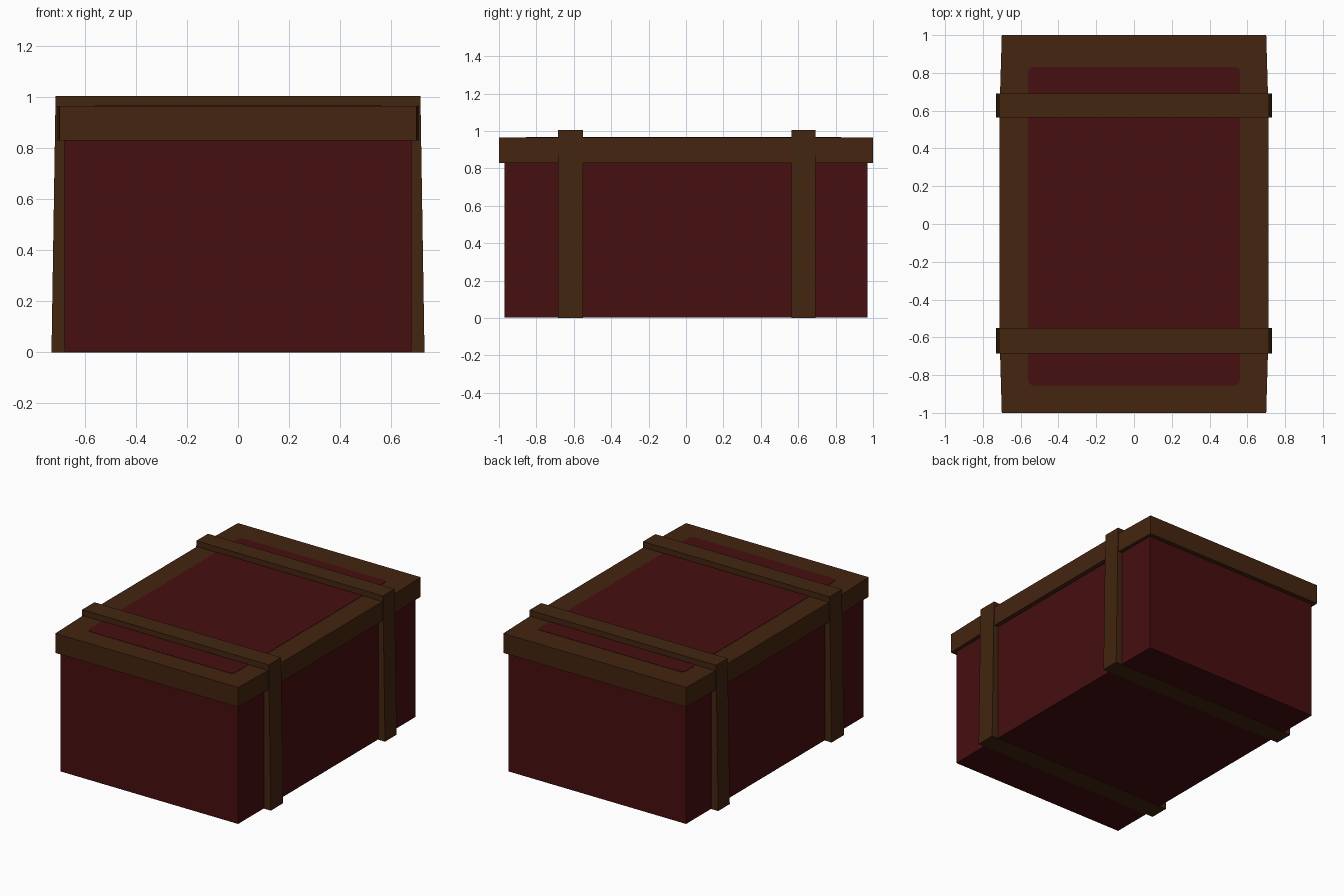
import bpy, bmesh, math

if "Cube" in bpy.data.objects:
    bpy.data.objects.remove(bpy.data.objects["Cube"])


def material(name, rgb):
    m = bpy.data.materials.new(name)
    m.diffuse_color = (*rgb, 1)
    m.use_nodes = True
    m.node_tree.nodes["Principled BSDF"].inputs["Base Color"].default_value = m.diffuse_color
    return m


RED = material("dark red", (0.061, 0.0045, 0.005))
WOOD = material("brown trim", (0.058, 0.018, 0.005))
STRAP = material("strap brown", (0.056, 0.019, 0.005))


def prism(name, points, offset, mat):
    """Extrude a closed flat outline along offset."""
    bm = bmesh.new()
    face = bm.faces.new([bm.verts.new(p) for p in points])
    ext = bmesh.ops.extrude_face_region(bm, geom=[face])
    verts = [v for v in ext["geom"] if isinstance(v, bmesh.types.BMVert)]
    bmesh.ops.translate(bm, verts=verts, vec=offset)
    bmesh.ops.recalc_face_normals(bm, faces=bm.faces)
    mesh = bpy.data.meshes.new(name)
    bm.to_mesh(mesh)
    bm.free()
    mesh.materials.append(mat)
    ob = bpy.data.objects.new(name, mesh)
    bpy.context.collection.objects.link(ob)
    return ob


def rounded(x, y0, y1, z, r):
    """Rectangle outline with rounded corners."""
    pts = []
    corners = [(x - r, y1 - r), (-x + r, y1 - r), (-x + r, y0 + r), (x - r, y0 + r)]
    for i, (cx, cy) in enumerate(corners):
        for k in range(4):
            a = math.radians(90 * i + 30 * k)
            pts.append((cx + r * math.cos(a), cy + r * math.sin(a), z))
    return pts


# Chest body
prism("box_body", [(-0.68, -0.97, 0.003), (0.68, -0.97, 0.003),
                   (0.68, 0.97, 0.003), (-0.68, 0.97, 0.003)], (0, 0, 0.87), RED)

# Lid, slightly narrower towards both ends
half = [(0.70, -1.0), (0.711, -0.62), (0.711, 0.63), (0.70, 1.0)]
lid = [(x, y, 0.83) for x, y in half] + [(-x, y, 0.83) for x, y in reversed(half)]
prism("lid", lid, (0, 0, 0.135), WOOD)

# Red panels set on the lid top
for name, y0, y1 in (("front", -0.855, -0.675), ("middle", -0.57, 0.58), ("back", 0.68, 0.83)):
    prism("lid_panel_" + name, rounded(0.56, y0, y1, 0.963, 0.025), (0, 0, 0.004), RED)

# Straps wrapped around the chest, wider at the foot
for name, y0, y1 in (("front", -0.685, -0.55), ("back", 0.565, 0.692)):
    prism("strap_" + name, [(-0.731, y0, 0), (0.731, y0, 0),
                            (0.715, y0, 1.005), (-0.715, y0, 1.005)], (0, y1 - y0, 0), STRAP)
